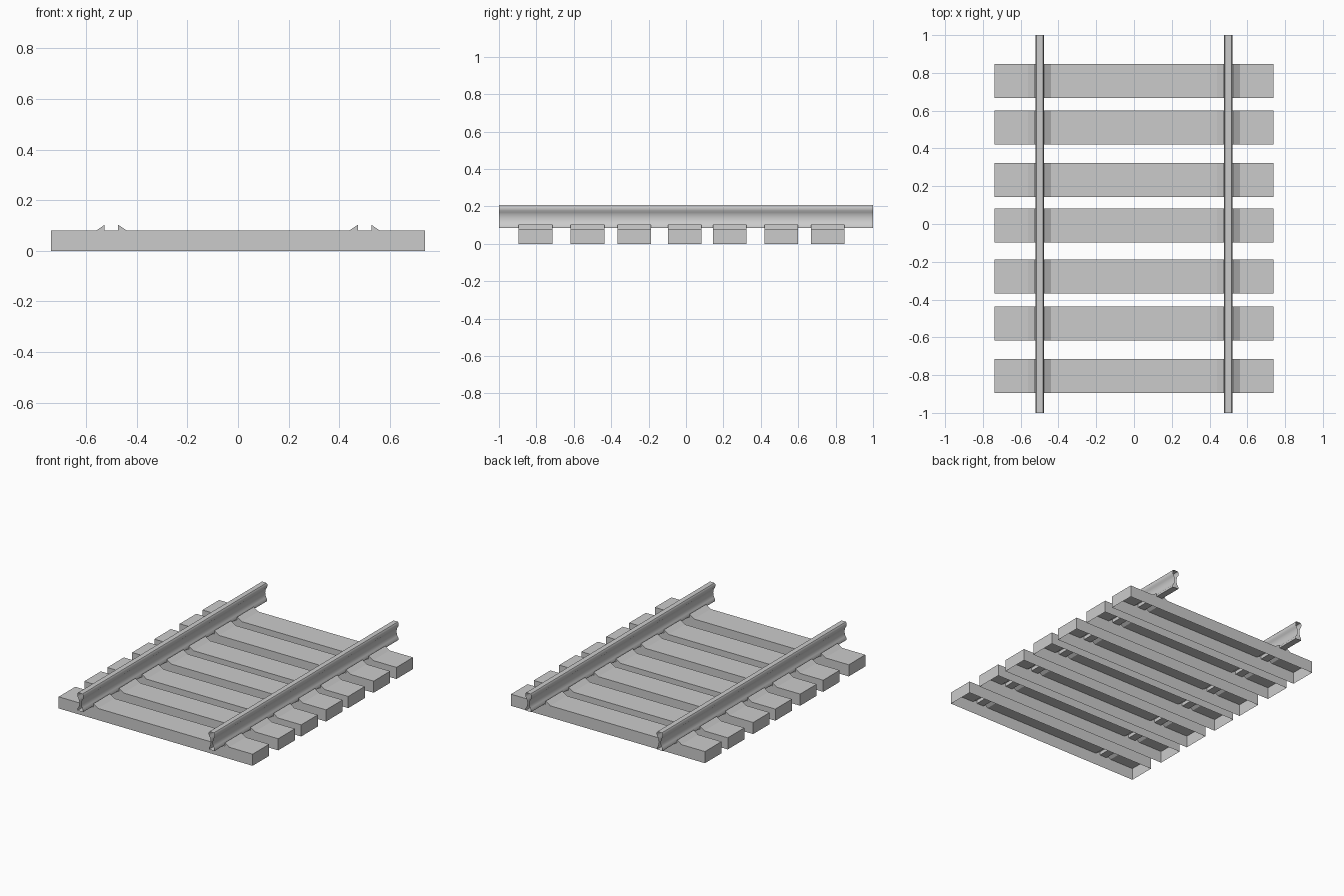
import bpy
import math

cube = bpy.data.objects.get("Cube")
if cube:
    bpy.data.objects.remove(cube, do_unlink=True)

grey = bpy.data.materials.new("plain grey")
grey.use_nodes = True
COLOUR = (0.6, 0.6, 0.6, 1)
grey.diffuse_color = COLOUR
grey.node_tree.nodes["Principled BSDF"].inputs["Base Color"].default_value = COLOUR


def sweep(name, profile, y0, y1, capped=False, open_edge=False):
    """Extrude an x-z profile along y, optionally capped or with its last edge open."""
    n = len(profile)
    verts = [(x, y, z) for y in (y0, y1) for x, z in profile]
    faces = [(i, (i + 1) % n, (i + 1) % n + n, i + n)
             for i in range(n - 1 if open_edge else n)]
    if capped:
        faces += [tuple(reversed(range(n))), tuple(range(n, 2 * n))]
    mesh = bpy.data.meshes.new(name)
    mesh.from_pydata(verts, [], faces)
    mesh.materials.append(grey)
    obj = bpy.data.objects.new(name, mesh)
    bpy.context.collection.objects.link(obj)
    return obj


def mirrored(half):
    """Complete a right-hand half profile, listed bottom to top, into a ring."""
    return half + [(-x, z) for x, z in reversed(half)]


# Sleepers: hollow underneath, with a pair of wedges holding each rail
TOP, WEDGE, HALF = 0.08, 0.103, 0.738
half_top = [(HALF, 0), (HALF, TOP), (0.56, TOP), (0.527, WEDGE), (0.527, TOP),
            (0.474, TOP), (0.474, WEDGE), (0.439, TOP)]
for i, y in enumerate((-0.805, -0.527, -0.277, -0.007, 0.234, 0.51, 0.758)):
    sweep(f"sleeper_{i + 1}", mirrored(half_top), y - 0.09, y + 0.09,
          capped=True, open_edge=True)

# Rails: wide head and foot joined by a concave web, open at both ends
web = []
for k in range(9):
    t = k / 8
    web.append((0.021 - 0.014 * math.sin(math.pi * t) ** 0.7, 0.098 + 0.08 * t))
half_rail = [(0.0215, 0.084)] + web + [(0.0225, 0.186), (0.0225, 0.2), (0.017, 0.208)]
for side, x in (("left", 0.5), ("right", -0.5)):
    rail = sweep(f"{side}_rail", mirrored(half_rail), -1, 1)
    rail.location.x = x
    bpy.ops.object.select_all(action="DESELECT")
    rail.select_set(True)
    bpy.context.view_layer.objects.active = rail
    bpy.ops.object.shade_smooth_by_angle(angle=math.radians(35))
